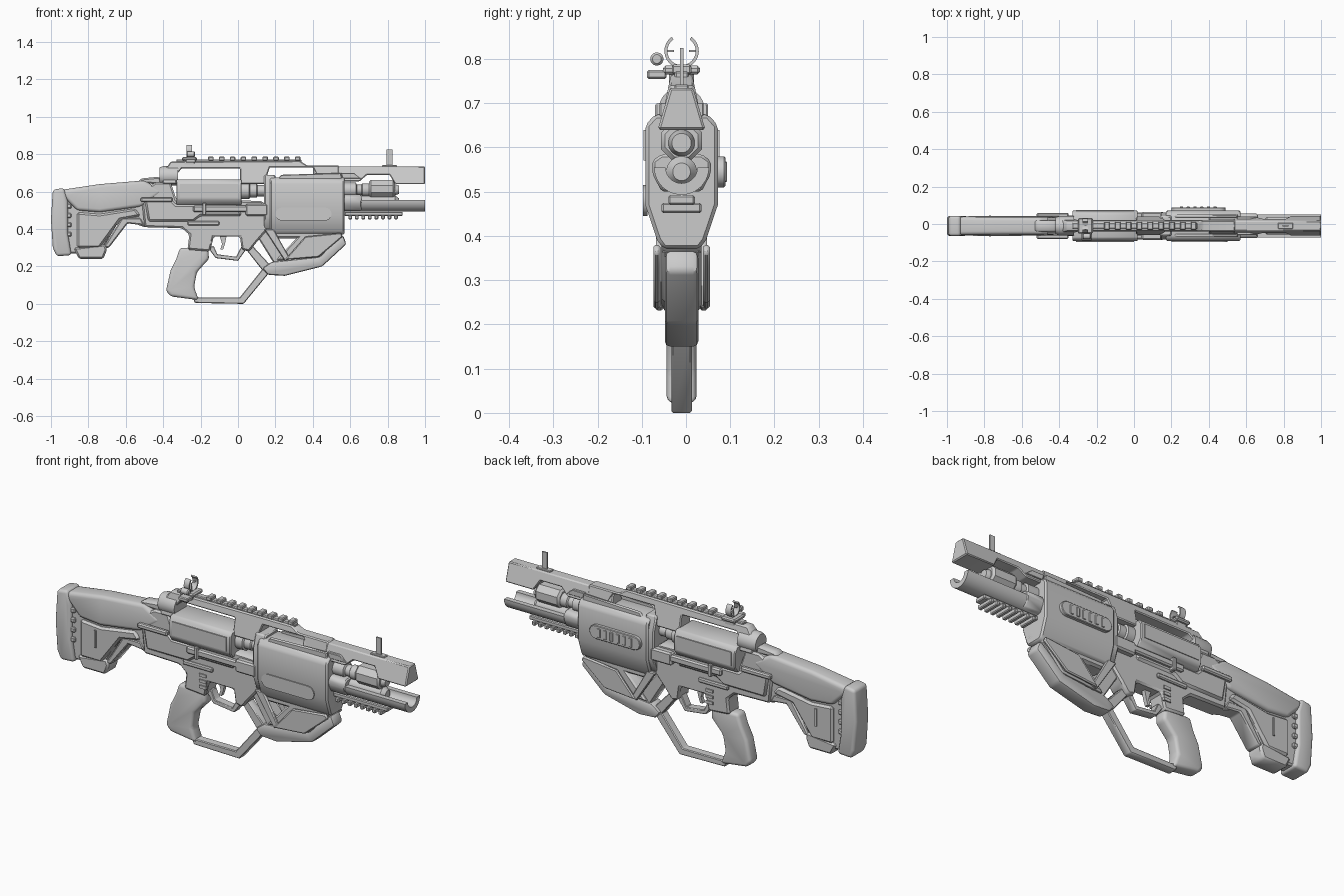
import bpy
import bmesh
from math import cos, sin, pi, radians
from mathutils import Matrix, Vector

old = bpy.data.objects.get("Cube")
if old:
    bpy.data.objects.remove(old)

MID = -.01  # centre plane of the body

metal = bpy.data.materials.new("plain grey metal")
metal.use_nodes = True
GREY = (.6, .6, .6, 1)
metal.diffuse_color = GREY
metal.node_tree.nodes["Principled BSDF"].inputs["Base Color"].default_value = GREY


def finish(name, bm, bevel=0, segments=1):
    """Turn a bmesh into a shaded object, with optional chamfered edges."""
    bmesh.ops.recalc_face_normals(bm, faces=bm.faces)
    if bevel:
        edges = [e for e in bm.edges if e.calc_face_angle(0) > radians(25)]
        bmesh.ops.bevel(bm, geom=edges, offset=bevel, segments=segments,
                        profile=.5, affect='EDGES', clamp_overlap=True)
    mesh = bpy.data.meshes.new(name)
    bm.to_mesh(mesh)
    bm.free()
    mesh.materials.append(metal)
    obj = bpy.data.objects.new(name, mesh)
    bpy.context.collection.objects.link(obj)
    bpy.ops.object.select_all(action='DESELECT')
    obj.select_set(True)
    bpy.context.view_layer.objects.active = obj
    bpy.ops.object.shade_smooth_by_angle(angle=radians(35))
    return obj


def skin(name, rings, bevel=0, segments=1):
    """Bridge equal rings of points and cap both ends."""
    bm = bmesh.new()
    loops = [[bm.verts.new(p) for p in ring] for ring in rings]
    n = len(loops[0])
    for a, b in zip(loops, loops[1:]):
        for i in range(n):
            j = (i + 1) % n
            bm.faces.new((a[i], a[j], b[j], b[i]))
    bm.faces.new(loops[0])
    bm.faces.new(loops[-1])
    return finish(name, bm, bevel, segments)


def prism(name, pts, low, high=None, mid=MID, bevel=0, segments=1):
    """Side profile (x, z) given a half width that may change with height."""
    high = low if high is None else high
    z0, z1 = min(p[1] for p in pts), max(p[1] for p in pts)
    half = lambda z: low + (high - low) * (z - z0) / (z1 - z0)
    rings = [[(x, mid + s * half(z), z) for x, z in pts] for s in (-1, 1)]
    return skin(name, rings, bevel, segments)


def box(name, x0, x1, z0, z1, half, mid=MID, bevel=0):
    return prism(name, [(x0, z0), (x1, z0), (x1, z1), (x0, z1)], half, mid=mid, bevel=bevel)


def section(name, half_pts, x0, x1, bevel=0):
    """Cross-section given as its +y half (y, z), mirrored and swept along x."""
    ring = half_pts + [(-y, z) for y, z in reversed(half_pts)]
    return skin(name, [[(x, MID + y, z) for y, z in ring] for x in (x0, x1)], bevel)


def tube(name, stations, z, mid=MID, sides=24):
    """Turned part along x from (x, radius) stations."""
    angles = [2 * pi * (i + .5) / sides for i in range(sides)]
    return skin(name, [[(x, mid + r * cos(a), z + r * sin(a)) for a in angles]
                       for x, r in stations])


def stadium(x0, x1, z0, z1, steps=8):
    r, zc = (z1 - z0) / 2, (z0 + z1) / 2
    return [(cx + r * cos(a + i * pi / steps), zc + r * sin(a + i * pi / steps))
            for cx, a in ((x1 - r, -pi / 2), (x0 + r, pi / 2)) for i in range(steps + 1)]


def arc_band(name, r0, r1, start, end, x0, x1, z, steps=20):
    """Open ring around the x axis: sights and the half-open lower barrel."""
    a = [start + (end - start) * i / steps for i in range(steps + 1)]
    ring = [(r1 * cos(t), r1 * sin(t)) for t in a] + [(r0 * cos(t), r0 * sin(t)) for t in reversed(a)]
    return skin(name, [[(x, MID + y, z + v) for y, v in ring] for x in (x0, x1)])


# Stock
prism("butt_pad", [(-.99, .61), (-.93, .62), (-.91, .55), (-.91, .38), (-.89, .26),
                   (-.97, .255), (-.99, .3), (-1, .45)], .054, bevel=.015, segments=3)
prism("stock_upper", [(-.94, .61), (-.74, .64), (-.5, .66), (-.4, .6), (-.52, .52),
                      (-.74, .49), (-.86, .5), (-.93, .57)], .055, .045, bevel=.018, segments=3)
prism("stock_web", [(-.92, .6), (-.5, .62), (-.4, .58), (-.4, .42), (-.5, .41), (-.61, .45),
                    (-.65, .42), (-.72, .3), (-.86, .27), (-.92, .27)], .036, bevel=.008)
prism("stock_panel", [(-.86, .49), (-.74, .48), (-.55, .51), (-.52, .47), (-.63, .45),
                      (-.74, .3), (-.86, .3)], .05, bevel=.01)
prism("stock_foot", [(-.88, .3), (-.71, .32), (-.7, .29), (-.72, .24), (-.85, .24)], .045, bevel=.01)
prism("stock_strut", [(-.72, .3), (-.69, .3), (-.59, .43), (-.5, .42), (-.52, .46), (-.62, .46)],
      .04, bevel=.006)
for i in range(4):
    box("stock_notch_rib", -.92, -.89, .36 + i * .05, .385 + i * .05, .047, bevel=.005)
for s in (-1, 1):
    box("stock_slot_trim", -.775, -.765, .37, .46, .006, mid=MID + s * .05)

# Receiver
prism("lower_receiver", [(-.52, .6), (-.5, .41), (-.3, .405), (-.26, .37), (-.27, .29), (-.15, .28),
                         (-.13, .36), (.01, .36), (.02, .29), (.06, .28), (.1, .33), (.16, .4),
                         (.16, .5), (.13, .55), (-.33, .56), (-.36, .65), (-.44, .65)],
      .045, bevel=.009)
prism("receiver_shell", [(-.5, .56), (-.36, .56), (-.33, .53), (.0, .53), (.02, .47),
                         (-.2, .47), (-.24, .44), (-.48, .44)], .055, bevel=.01)
section("receiver_box", [(.06, .53), (.082, .56), (.082, .64), (.065, .665)], -.33, .02, bevel=.005)
for s in (-1, 1):
    box("receiver_box_panel", -.31, .0, .57, .64, .004, mid=MID + s * .082)
    box("side_rod", -.52, -.35, .545, .57, .012, mid=MID + s * .058, bevel=.006)
    box("slide_rod", -.24, .06, .49, .525, .014, mid=MID + s * .058, bevel=.007)
    box("slide_tab", -.19, -.17, .475, .54, .016, mid=MID + s * .062, bevel=.004)
    box("slide_block", .04, .16, .47, .535, .02, mid=MID + s * .055, bevel=.008)
    box("selector_bar", -.27, -.1, .42, .443, .008, mid=MID + s * .05, bevel=.005)
    for i in range(3):
        box("magazine_rib", -.18, -.14, .32 + i * .03, .335 + i * .03, .006, mid=MID + s * .045)
tube("chamber_barrel", [(0, .045), (.06, .045), (.065, .036), (.1, .036), (.105, .03), (.2, .03)], .605)
tube("rear_hinge", [(-.42, .045), (-.4, .052), (-.32, .052)], .685)

# Upper frame with its openings and toothed rail
prism("upper_frame", [(-.4, .64), (-.41, .69), (-.36, .76), (.33, .765), (.37, .74), (.54, .74),
                      (.54, .67), (.43, .67), (.4, .73), (.17, .73), (.14, .64),
                      (.01, .64), (.01, .725), (-.3, .725), (-.33, .69), (-.33, .64)],
      .05, .024, bevel=.005)
prism("rear_cap", [(-.54, .645), (-.52, .67), (-.42, .68), (-.4, .64)], .03, bevel=.008)
box("rail_base", -.33, .34, .755, .772, .016, bevel=.004)
for i in range(9):
    box("rail_tooth", -.16 + i * .058, -.13 + i * .058, .765, .787, .022, bevel=.004)

# Forward body
section("forward_body", [(.04, .37), (.055, .39), (.082, .47), (.082, .65), (.06, .675)],
        .17, .57, bevel=.008)
section("body_collar", [(.045, .4), (.072, .47), (.072, .62), (.05, .69)], .14, .2, bevel=.006)
prism("body_keel", [(.15, .45), (.57, .45), (.57, .39), (.53, .35), (.2, .35), (.13, .41)],
      .045, bevel=.01)
prism("front_slot_panel", stadium(.2, .5, .445, .515), .005, mid=MID - .082)
prism("back_vent_plate", stadium(.2, .49, .51, .58), .012, mid=.077, bevel=.003)
for i in range(6):
    box("vent_rib", .245 + i * .036, .263 + i * .036, .522, .568, .004, mid=.089, bevel=.002)
for s in (-1, 1):
    prism("body_top_plate", [(.2, .65), (.23, .69), (.55, .7), (.56, .65)], .008,
          mid=MID + s * .052, bevel=.004)

# Top shroud, muzzle block and front post
prism("top_shroud", [(.4, .735), (1, .735), (1, .64), (.84, .64), (.81, .69), (.69, .69),
                     (.65, .655), (.4, .655)], .054, .026, bevel=.005)
prism("shroud_side_rib", [(.55, .7), (.62, .7), (.66, .67), (.56, .67)], .05, bevel=.003)
box("front_post", .795, .825, .73, .825, .004)
box("front_post_base", .77, .85, .73, .742, .016, bevel=.003)

# Upper barrel
tube("upper_barrel", [(.55, .038), (.63, .038), (.635, .028), (.66, .028), (.665, .035),
                      (.7, .035), (.72, .03), (.84, .03), (.86, .022)], .61)
tube("barrel_nut", [(.7, .04), (.71, .05), (.83, .05), (.84, .04)], .615, sides=8)

# Half-open lower barrel and its rail
arc_band("lower_barrel", .036, .062, pi, 2 * pi, .55, 1, .555)
section("barrel_bed", [(.045, .5), (.066, .54), (.066, .57), (.045, .585)], .55, .66, bevel=.006)
tube("lower_barrel_core", [(.55, .035), (.84, .035), (.86, .02)], .545)
box("under_rail", .57, .88, .47, .492, .03, bevel=.004)
for i in range(8):
    box("under_rail_tooth", .59 + i * .035, .61 + i * .035, .452, .475, .045, bevel=.004)

# Foregrip and triangular braces
prism("foregrip", [(.13, .19), (.18, .225), (.42, .25), (.56, .37), (.58, .32), (.45, .2),
                   (.25, .15), (.16, .155)], .038, bevel=.012, segments=2)
prism("foregrip_core", [(.2, .23), (.33, .37), (.55, .37), (.44, .25)], .045, bevel=.008)
prism("brace_strut", [(.09, .38), (.14, .4), (.27, .25), (.24, .22), (.19, .22)], .03, bevel=.006)
for s in (-1, 1):
    prism("brace_plate", [(.25, .235), (.36, .36), (.55, .38), (.56, .36), (.43, .25)],
          .008, mid=MID + s * .056, bevel=.005)
    prism("brace_edge", [(.14, .4), (.19, .4), (.28, .24), (.25, .23)], .008,
          mid=MID + s * .05, bevel=.004)

# Grip, hand guard and trigger
prism("pistol_grip", [(-.31, .3), (-.16, .3), (-.155, .24), (-.22, .17), (-.235, .09), (-.21, .02),
                      (-.36, .04), (-.385, .07), (-.36, .18), (-.33, .24)],
      .034, bevel=.016, segments=3)
prism("hand_guard", [(-.25, .05), (-.23, .005), (.03, 0), (.17, .17), (.13, .185), (.01, .035),
                     (-.21, .035)], .023, bevel=.004)
prism("guard_strut", [(.02, .32), (.06, .33), (.17, .21), (.13, .18)], .023, bevel=.004)
prism("trigger_guard", [(-.16, .3), (-.12, .245), (0, .23), (.05, .3), (.02, .31), (-.01, .252),
                        (-.11, .265), (-.13, .31)], .022, bevel=.003)
prism("trigger", [(-.1, .37), (-.06, .37), (-.07, .32), (-.08, .29), (-.095, .29), (-.085, .32)], .01)

# Rear ring sight with side knob
box("sight_base", -.3, -.22, .765, .785, .042, bevel=.006)
box("sight_clamp", -.29, -.23, .74, .77, .028, bevel=.005)
arc_band("sight_ring", .032, .039, radians(125), radians(415), -.275, -.245, .818)
box("sight_pin", -.265, -.255, .78, .82, .002)
for s in (-1, 1):
    box("sight_tick", -.265, -.255, .816, .82, .008, mid=MID + s * .025)
tube("sight_knob", [(-.275, .01), (-.27, .015), (-.235, .015), (-.23, .01)], .8, mid=-.066, sides=16)
box("knob_bracket", -.28, -.225, .755, .775, .022, mid=-.066, bevel=.004)
